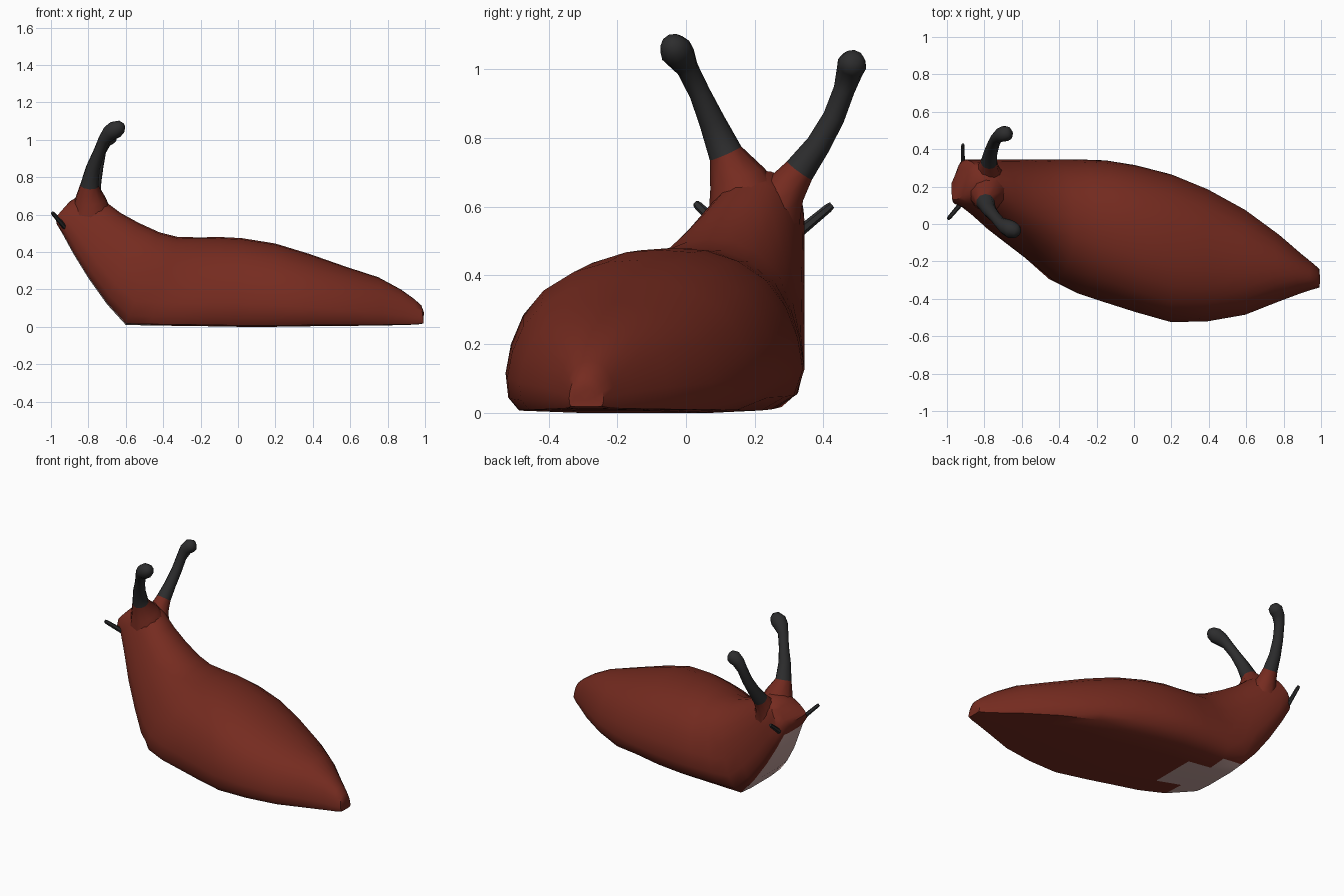
import bpy, bmesh, math
from mathutils import Vector


def material(name, rgb):
    m = bpy.data.materials.new(name)
    m.diffuse_color = (*rgb, 1)
    return m


RED = material("red_skin", (0.178, 0.024, 0.014))
DARK = material("dark_skin", (0.026, 0.026, 0.027))
PALE = material("pale_sole", (0.55, 0.36, 0.34))


def loft(name, rings, mats, mat_of, angle):
    """Skin a list of closed rings and cap both ends."""
    bm = bmesh.new()
    rows = [[bm.verts.new(p) for p in r] for r in rings]
    n = len(rows[0])
    for i in range(len(rows) - 1):
        for j in range(n):
            k = (j + 1) % n
            f = bm.faces.new((rows[i][j], rows[i][k], rows[i + 1][k], rows[i + 1][j]))
            f.material_index = mat_of(i, j)
    bm.faces.new(rows[0]).material_index = mat_of(0, n // 2)
    bm.faces.new(rows[-1]).material_index = mat_of(len(rows) - 2, n // 2)
    bmesh.ops.recalc_face_normals(bm, faces=bm.faces)
    me = bpy.data.meshes.new(name)
    bm.to_mesh(me)
    bm.free()
    for m in mats:
        me.materials.append(m)
    ob = bpy.data.objects.new(name, me)
    bpy.context.collection.objects.link(ob)
    bpy.context.view_layer.objects.active = ob
    ob.select_set(True)
    bpy.ops.object.shade_smooth_by_angle(angle=math.radians(angle))
    ob.select_set(False)
    return ob


def tube(name, path, mats, red_rings=0, sides=10, squash=1.0):
    """Tube through (x, y, z, radius) points."""
    pts = [Vector(p[:3]) for p in path]
    rings = []
    for i, p in enumerate(pts):
        t = (pts[min(i + 1, len(pts) - 1)] - pts[max(i - 1, 0)]).normalized()
        a = t.cross(Vector((1, 0, 0))).normalized()
        b = t.cross(a)
        r = path[i][3]
        rings.append([p + r * (math.cos(q) * a + squash * math.sin(q) * b)
                      for q in (2 * math.pi * s / sides for s in range(sides))])
    return loft(name, rings, mats, lambda i, j: 0 if i < red_rings else len(mats) - 1, 50)


# Body: half profile (across, up), mirrored into a flat-bottomed dome
half = [(0.45, 0), (0.9, 0.015), (0.98, 0.1), (1, 0.26), (0.96, 0.45),
        (0.87, 0.64), (0.72, 0.80), (0.5, 0.92), (0.25, 0.985)]
profile = [(0, 0)] + half + [(0, 1)] + [(-u, v) for u, v in reversed(half)]

# Sections: sole x, sole z, back x, back z, y min, y max
sections = [
    (0.99, 0.035, 0.995, 0.075, -0.325, -0.265),
    (0.993, 0.018, 0.98, 0.115, -0.34, -0.24),
    (0.96, 0.012, 0.94, 0.15, -0.35, -0.21),
    (0.90, 0.01, 0.87, 0.20, -0.37, -0.16),
    (0.78, 0.007, 0.75, 0.265, -0.415, -0.055),
    (0.60, 0.005, 0.58, 0.32, -0.485, 0.075),
    (0.40, 0.003, 0.38, 0.39, -0.52, 0.185),
    (0.20, 0.0, 0.20, 0.445, -0.525, 0.265),
    (0.0, 0.0, 0.02, 0.474, -0.47, 0.315),
    (-0.17, 0.003, -0.10, 0.48, -0.42, 0.34),
    (-0.32, 0.005, -0.20, 0.478, -0.375, 0.345),
    (-0.47, 0.007, -0.32, 0.48, -0.30, 0.345),
    (-0.60, 0.01, -0.42, 0.505, -0.20, 0.345),
    (-0.70, 0.12, -0.53, 0.555, -0.12, 0.345),
    (-0.80, 0.26, -0.63, 0.61, -0.04, 0.345),
    (-0.88, 0.39, -0.71, 0.67, 0.035, 0.345),
    (-0.94, 0.50, -0.78, 0.705, 0.085, 0.345),
    (-0.97, 0.55, -0.85, 0.70, 0.105, 0.342),
    (-0.975, 0.585, -0.90, 0.67, 0.13, 0.31),
]
rings = []
for i, (xb, zb, xt, zt, y0, y1) in enumerate(sections):
    c, h = (y0 + y1) / 2, (y1 - y0) / 2
    ring = []
    for u, v in profile:
        # the sole is narrower on the far side and under the neck
        if v < 0.2 and ((u > 0 and i >= 7) or 12 <= i <= 16):
            u *= 0.84 if v < 0.05 else 0.95
        # the far side of the snout is set back
        back = 0.04 * max(u, 0) if i >= 17 else 0
        ring.append(Vector((xb + (xt - xb) * v + back, c + h * u, zb + (zt - zb) * v)))
    rings.append(ring)
n = len(profile)
loft("body", rings, [RED, PALE],
     lambda i, j: int((10 <= i <= 15 and j in (0, n - 1)) or
                      (11 <= i <= 15 and j in (1, n - 2))), 40)

# Eye stalks with red roots and rounded tips
tube("eye_stalk_near", [
    (-0.785, 0.175, 0.60, 0.115), (-0.79, 0.15, 0.68, 0.085), (-0.795, 0.115, 0.755, 0.05),
    (-0.775, 0.075, 0.85, 0.038), (-0.745, 0.04, 0.93, 0.031), (-0.715, 0.005, 1.00, 0.032),
    (-0.685, -0.015, 1.035, 0.044), (-0.655, -0.03, 1.055, 0.048), (-0.625, -0.04, 1.07, 0.036),
    (-0.61, -0.045, 1.075, 0.015)], [RED, DARK], 2)
tube("eye_stalk_far", [
    (-0.78, 0.25, 0.58, 0.09), (-0.78, 0.29, 0.65, 0.06), (-0.775, 0.33, 0.705, 0.045),
    (-0.765, 0.385, 0.78, 0.036), (-0.75, 0.43, 0.86, 0.032), (-0.735, 0.46, 0.94, 0.031),
    (-0.715, 0.475, 0.99, 0.038), (-0.69, 0.483, 1.015, 0.043), (-0.665, 0.487, 1.025, 0.034),
    (-0.655, 0.49, 1.03, 0.015)], [RED, DARK], 2)

# Small flat feelers beside the mouth
for name, base, tip in (("feeler_near", (-0.915, 0.12, 0.52), (-0.993, 0.028, 0.61)),
                        ("feeler_far", (-0.915, 0.31, 0.51), (-0.915, 0.425, 0.605))):
    tube(name, [(*base, 0.016), (*Vector(base).lerp(Vector(tip), 0.9), 0.013), (*tip, 0.01)],
         [DARK], sides=6, squash=0.8)
